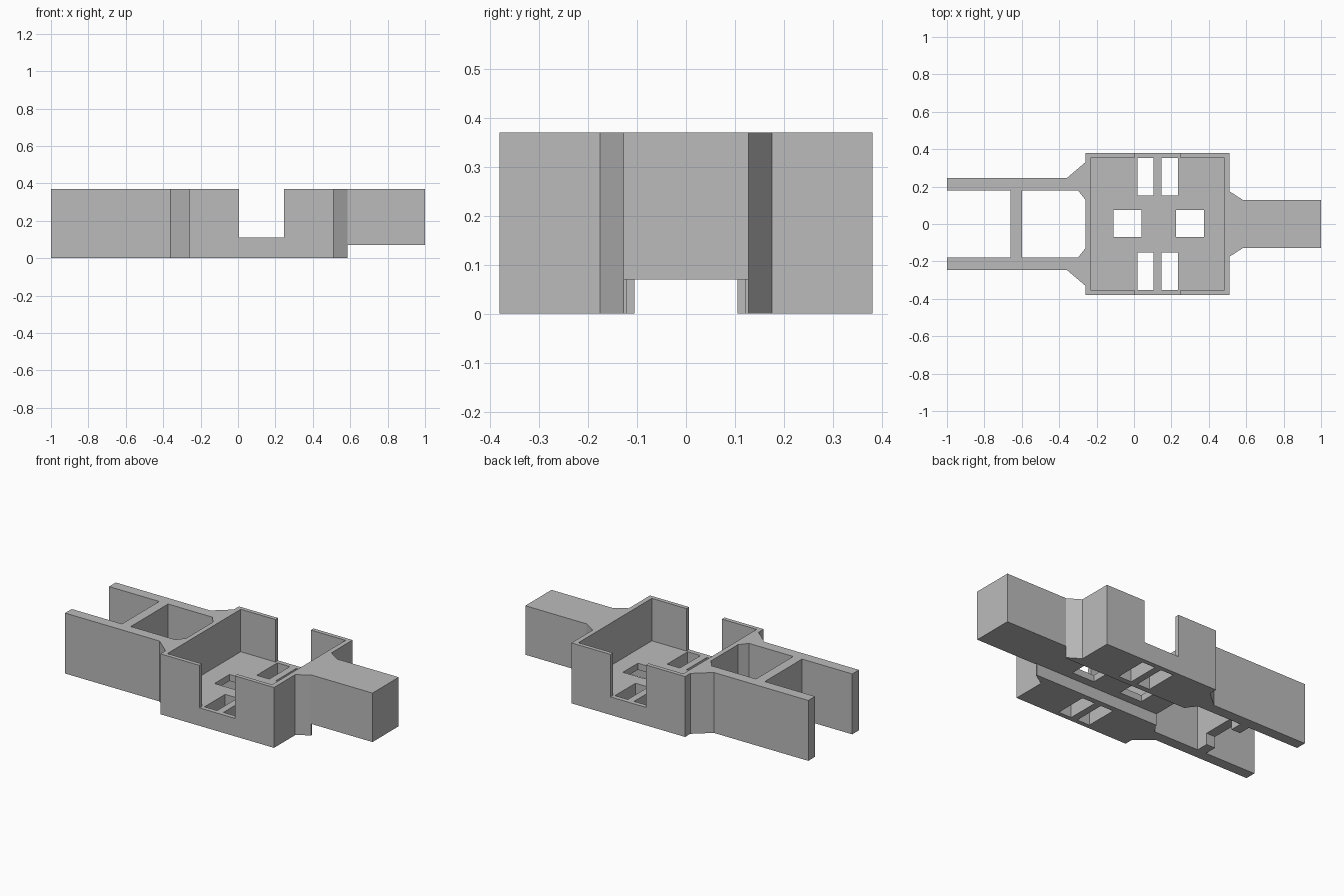
import bpy
import bmesh

cube = bpy.data.objects.get("Cube")
if cube:
    bpy.data.objects.remove(cube, do_unlink=True)

HEIGHT = 0.37
FLOOR = 0.11
CHANNEL = 0.07
LOW, HIGH = -0.1, 0.5

grey = bpy.data.materials.new("plain grey")
grey.use_nodes = True
colour = (0.5, 0.5, 0.5, 1)
grey.diffuse_color = colour
grey.node_tree.nodes["Principled BSDF"].inputs["Base Color"].default_value = colour


def prism(name, points, z0, z1):
    """Extrude a plan outline from z0 to z1."""
    bm = bmesh.new()
    face = bm.faces.new([bm.verts.new((x, y, z0)) for x, y in points])
    top = bmesh.ops.extrude_face_region(bm, geom=[face])["geom"]
    bmesh.ops.translate(bm, vec=(0, 0, z1 - z0),
                        verts=[v for v in top if isinstance(v, bmesh.types.BMVert)])
    bmesh.ops.recalc_face_normals(bm, faces=bm.faces)
    mesh = bpy.data.meshes.new(name)
    bm.to_mesh(mesh)
    bm.free()
    mesh.materials.append(grey)
    obj = bpy.data.objects.new(name, mesh)
    bpy.context.collection.objects.link(obj)
    return obj


def mirrored(half):
    """Close a half outline by mirroring it across y = 0."""
    return half + [(x, -y) for x, y in reversed(half)]


def rect(x0, x1, y0, y1):
    return [(x0, y0), (x1, y0), (x1, y1), (x0, y1)]


# Whole body outline: arms, flare, central box, tapered neck and tongue
chassis = prism("chassis", mirrored([
    (-1, 0.245), (-0.36, 0.245), (-0.26, 0.33), (-0.26, 0.38),
    (0.51, 0.38), (0.51, 0.175), (0.585, 0.127), (1, 0.127)]), 0, HEIGHT)


def cut(name, points, z0=LOW, z1=HIGH):
    cutter = prism(name, points, z0, z1)
    cutter.hide_render = True
    cutter.hide_viewport = True
    mod = chassis.modifiers.new(name, "BOOLEAN")
    mod.operation = "DIFFERENCE"
    mod.solver = "EXACT"
    mod.object = cutter


# Open fork between the arms, and the window behind the crossbar
cut("fork_gap_cutter", rect(-1.1, -0.66, -0.18, 0.18))
cut("arm_window_cutter", mirrored([(-0.6, 0.18), (-0.3, 0.18), (-0.26, 0.13)]))

# Box interior and the side notches
cut("basin_cutter", rect(-0.23, 0.48, -0.355, 0.355), FLOOR)
cut("notch_cutter", rect(0.005, 0.245, -0.5, 0.5), FLOOR)

# Channel under the body, stepping out under the tongue
cut("channel_cutter", mirrored([
    (-0.8, 0.105), (-0.5, 0.105), (-0.5, 0.12),
    (0.585, 0.12), (0.585, 0.5), (1.1, 0.5)]), LOW, CHANNEL)

# Floor openings: two in the middle, a divided pair at each side
cut("rear_floor_hole_cutter", rect(-0.11, 0.04, -0.07, 0.075))
cut("front_floor_hole_cutter", rect(0.225, 0.375, -0.07, 0.075))
for side, s in (("left", 1), ("right", -1)):
    y0, y1 = sorted((s * 0.153, s * 0.352))
    cut(side + "_rear_slot_cutter", rect(0.02, 0.105, y0, y1))
    cut(side + "_front_slot_cutter", rect(0.148, 0.235, y0, y1))

# Bake the cuts and drop the cutters
bpy.context.view_layer.update()
graph = bpy.context.evaluated_depsgraph_get()
result = bpy.data.meshes.new_from_object(chassis.evaluated_get(graph))
cutters = [m.object for m in chassis.modifiers]
chassis.modifiers.clear()
chassis.data = result
for c in cutters:
    bpy.data.objects.remove(c, do_unlink=True)
